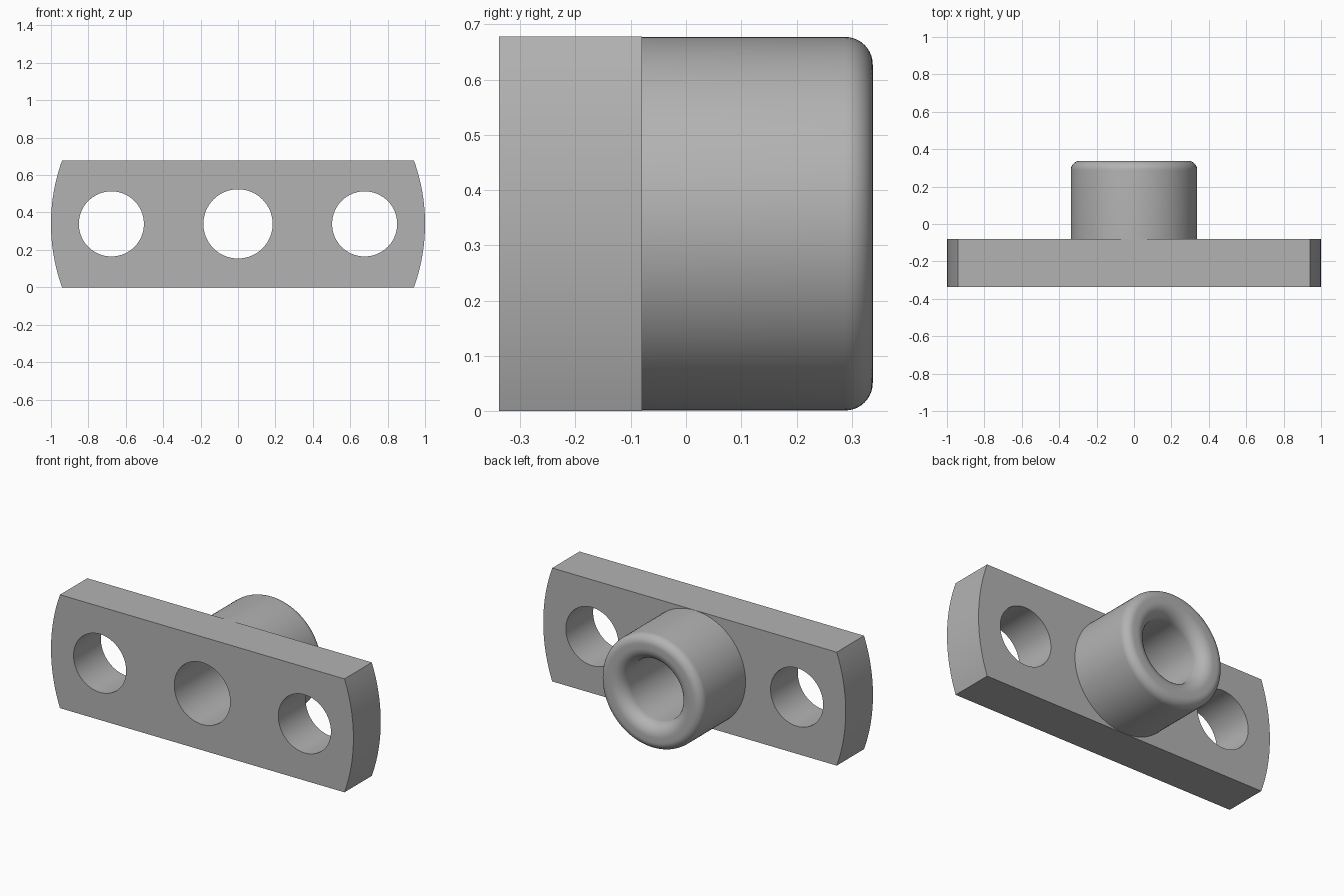
import bpy, bmesh
from math import sin, cos, pi, asin, radians
from mathutils import Matrix, Vector

cube = bpy.data.objects.get("Cube")
if cube:
    bpy.data.objects.remove(cube, do_unlink=True)

HALF = 0.339                    # half height of the plate, radius of the boss
FRONT, SEAT, BACK = -0.338, -0.08, 0.338
BORE, BOLT, BOLT_X = 0.185, 0.174, 0.677
SEGMENTS = 96

steel = bpy.data.materials.new("plain_grey")
steel.use_nodes = True
grey = (0.45, 0.45, 0.45, 1)
steel.diffuse_color = grey
steel.node_tree.nodes["Principled BSDF"].inputs["Base Color"].default_value = grey


def arc(cx, cy, r, start, end, steps):
    angles = [start + (end - start) * i / steps for i in range(steps + 1)]
    return [(cx + r * cos(a), cy + r * sin(a)) for a in angles]


def finish(obj):
    obj.data.materials.clear()
    obj.data.materials.append(steel)
    bpy.ops.object.select_all(action="DESELECT")
    obj.select_set(True)
    bpy.context.view_layer.objects.active = obj
    bpy.ops.object.shade_smooth_by_angle(angle=radians(30))


# Flat bar with rounded ends and three through holes
tip = asin(HALF)
outline = arc(0, 0, 1, -tip, tip, 24) + arc(0, 0, 1, pi - tip, pi + tip, 24)
loops = [outline]
for x, r in ((-BOLT_X, BOLT), (0, BORE), (BOLT_X, BOLT)):
    loops.append(arc(x, 0, r, 0, 2 * pi, SEGMENTS)[:-1])

curve = bpy.data.curves.new("plate_outline", "CURVE")
curve.dimensions = "2D"
curve.fill_mode = "BOTH"
curve.extrude = (SEAT - FRONT) / 2
for loop in loops:
    spline = curve.splines.new("POLY")
    spline.points.add(len(loop) - 1)
    for point, (x, y) in zip(spline.points, loop):
        point.co = (x, y, 0, 1)
    spline.use_cyclic_u = True
source = bpy.data.objects.new("plate_source", curve)
bpy.context.collection.objects.link(source)
bpy.context.view_layer.update()
mesh = bpy.data.meshes.new_from_object(
    source.evaluated_get(bpy.context.evaluated_depsgraph_get()))
bpy.data.objects.remove(source, do_unlink=True)

bm = bmesh.new()
bm.from_mesh(mesh)
bmesh.ops.remove_doubles(bm, verts=bm.verts, dist=0.0001)
bm.transform(Matrix.Translation((0, (FRONT + SEAT) / 2, HALF))
             @ Matrix.Rotation(pi / 2, 4, "X"))
bmesh.ops.recalc_face_normals(bm, faces=bm.faces)
bm.to_mesh(mesh)
bm.free()
mesh.name = "mounting_plate"
plate = bpy.data.objects.new("mounting_plate", mesh)
bpy.context.collection.objects.link(plate)
finish(plate)

# Hollow boss: profile of (radius, y) spun about the bore axis
OUTER_R, INNER_R = 0.05, 0.075
RIM = HALF - 0.001
profile = [(RIM, SEAT)]
profile += arc(RIM - OUTER_R, BACK - OUTER_R, OUTER_R, 0, pi / 2, 10)
profile += arc(BORE + INNER_R, BACK - INNER_R, INNER_R, pi / 2, pi, 12)
profile += [(BORE, SEAT)]

bm = bmesh.new()
verts = [bm.verts.new((r, y, HALF)) for r, y in profile]
edges = [bm.edges.new(pair) for pair in zip(verts, verts[1:])]
bmesh.ops.spin(bm, geom=verts + edges, cent=(0, 0, HALF), axis=(0, 1, 0),
               angle=2 * pi, steps=SEGMENTS, use_merge=True)
bmesh.ops.remove_doubles(bm, verts=bm.verts, dist=0.0001)
bm.normal_update()
# Turn the shell outwards, judged from the flat rim
rim = max(bm.faces, key=lambda f: f.calc_center_median().y)
if rim.normal.dot(Vector((0, 1, 0))) < 0:
    bmesh.ops.reverse_faces(bm, faces=bm.faces)
mesh = bpy.data.meshes.new("hollow_boss")
bm.to_mesh(mesh)
bm.free()
boss = bpy.data.objects.new("hollow_boss", mesh)
bpy.context.collection.objects.link(boss)
finish(boss)
